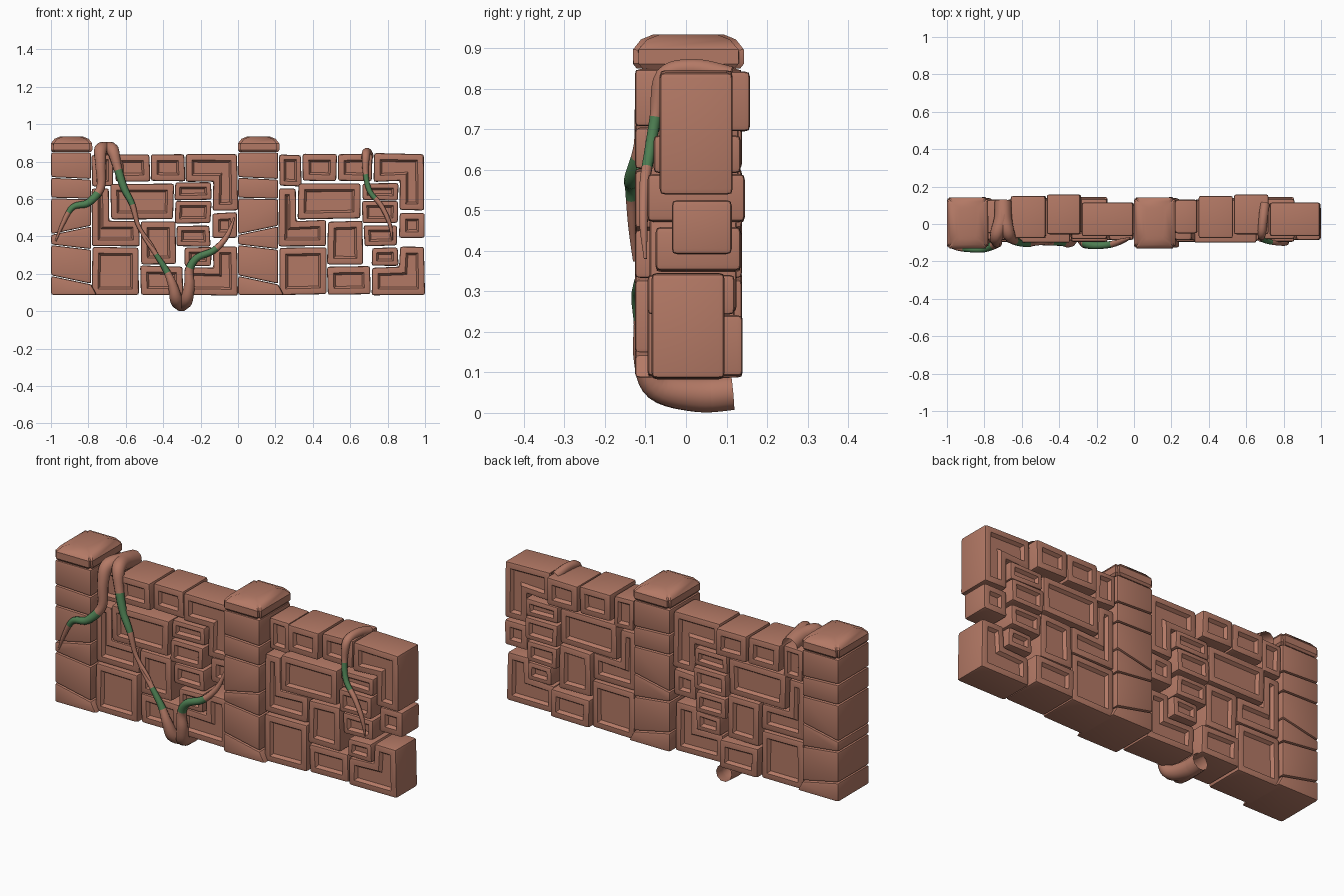
import bpy, bmesh, math, random
from mathutils import Vector

if "Cube" in bpy.data.objects:
    bpy.data.objects.remove(bpy.data.objects["Cube"])

random.seed(4)


def material(name, col):
    m = bpy.data.materials.new(name)
    m.diffuse_color = (*col, 1)
    m.use_nodes = True
    m.node_tree.nodes["Principled BSDF"].inputs["Base Color"].default_value = m.diffuse_color
    return m


CLAY = material("clay_brick", (0.45, 0.19, 0.13))
GREEN = material("moss_green", (0.075, 0.21, 0.085))


def finish(bm, name, angle=35):
    bmesh.ops.recalc_face_normals(bm, faces=bm.faces)
    me = bpy.data.meshes.new(name)
    bm.to_mesh(me)
    bm.free()
    me.materials.append(CLAY)
    me.materials.append(GREEN)
    ob = bpy.data.objects.new(name, me)
    bpy.context.collection.objects.link(ob)
    bpy.context.view_layer.objects.active = ob
    ob.select_set(True)
    bpy.ops.object.shade_smooth_by_angle(angle=math.radians(angle))
    ob.select_set(False)
    return ob


def block(name, outline, yf, yb, bevel=0.014, panel=0.0, jitter=0.004):
    """Extrude an x-z outline from yf to yb, bevel it, sink a panel front and back."""
    bm = bmesh.new()
    pts = [(x + random.uniform(-jitter, jitter), z + random.uniform(-jitter, jitter))
           for x, z in outline]
    f = bm.faces.new([bm.verts.new((x, yf, z)) for x, z in pts])
    ext = bmesh.ops.extrude_face_region(bm, geom=[f])
    for v in ext["geom"]:
        if isinstance(v, bmesh.types.BMVert):
            v.co.y = yb
    bmesh.ops.recalc_face_normals(bm, faces=bm.faces)
    bmesh.ops.bevel(bm, geom=bm.edges[:], offset=bevel, segments=2, profile=0.6,
                    affect='EDGES', clamp_overlap=True)
    bm.normal_update()
    if panel:
        for s in (-1, 1):
            side = max((g for g in bm.faces if g.normal.y * s > 0.99),
                       key=lambda g: g.calc_area())
            bmesh.ops.inset_individual(bm, faces=[side], thickness=panel, use_even_offset=True)
            bmesh.ops.inset_individual(bm, faces=[side], thickness=0.011, depth=-0.016,
                                       use_even_offset=True)
    return finish(bm, name)


def rect(x0, x1, z0, z1, g=0.004):
    return [(x0 + g, z0 + g), (x1 - g, z0 + g), (x1 - g, z1 - g), (x0 + g, z1 - g)]


# Wall stones of one bay: outline relative to the bay's left end, front y, back y
STONES = [
    ("large_base_stone", rect(.215, .475, .085, .345), -.095, .12),
    ("low_base_stone", rect(.475, .71, .085, .245), -.08, .14),
    ("corner_base_stone", [(.714, .085), (.997, .085), (.997, .345), (.865, .345),
                           (.865, .235), (.714, .235)], -.085, .095),
    ("corner_fill_stone", rect(.71, .86, .24, .345), -.095, .12),
    ("upright_stone", rect(.475, .67, .245, .485), -.09, .125),
    ("square_stone", rect(.67, .855, .345, .46), -.075, .135),
    ("angle_stone", [(.219, .349), (.471, .349), (.471, .485), (.31, .485),
                     (.31, .655), (.219, .655)], -.085, .115),
    ("wide_middle_stone", rect(.315, .66, .49, .685), -.10, .13),
    ("middle_stone", rect(.66, .86, .465, .59), -.095, .145),
    ("thin_middle_stone", rect(.66, .86, .59, .69), -.08, .135),
    ("end_stone", rect(.86, .999, .39, .53), -.035, .113),
    ("corner_top_stone", [(.724, .694), (.866, .694), (.866, .54), (.997, .54),
                          (.997, .843), (.724, .843)], -.065, .115),
    ("top_stone_a", rect(.215, .34, .665, .838), -.05, .13),
    ("top_stone_b", rect(.34, .532, .69, .843), -.075, .15),
    ("top_stone_c", rect(.532, .72, .69, .845), -.055, .158),
]

# Pillar joints from bottom to top: height at left edge, height at right edge
JOINTS = [(.085, .085), (.19, .145), (.355, .33), (.41, .455), (.605, .60),
          (.715, .705), (.85, .85)]

for bay, ox in (("left", -1.0), ("right", 0.0)):
    for nm, outline, yf, yb in STONES:
        zs = [p[1] for p in outline]
        xs = [p[0] for p in outline]
        small = min(max(zs) - min(zs), max(xs) - min(xs)) < .13
        block(f"{bay}_{nm}", [(x + ox, z) for x, z in outline], yf, yb,
              panel=0.011 if small else 0.019)
    # Pillar stones with slanted joints
    for i in range(len(JOINTS) - 1):
        (l0, r0), (l1, r1) = JOINTS[i], JOINTS[i + 1]
        xr = .245 if i == 0 else .215
        g = .002
        block(f"{bay}_pillar_stone_{i + 1}",
              [(ox + .001, l0 + g), (ox + xr, r0 + g), (ox + .215, r1 - g), (ox + .001, l1 - g)],
              -.126, .138, bevel=0.012, jitter=0)
    # Pillar cap: box with chamfered top
    bm = bmesh.new()
    rings = []
    for z, d in ((.85, .008), (.86, 0), (.898, 0), (.922, .02), (.934, .05)):
        rings.append([bm.verts.new((ox + x, y, z)) for x, y in
                      ((d, -.13 + d), (.22 - d, -.13 + d), (.22 - d, .142 - d), (d, .142 - d))])
    for a, b in zip(rings, rings[1:]):
        for k in range(4):
            bm.faces.new((a[k], a[(k + 1) % 4], b[(k + 1) % 4], b[k]))
    bm.faces.new(rings[0])
    bm.faces.new(rings[-1])
    bmesh.ops.bevel(bm, geom=[e for e in bm.edges if abs(e.verts[0].co.z - e.verts[1].co.z) > .005],
                    offset=.012, segments=2, affect='EDGES')
    finish(bm, f"{bay}_pillar_cap")


def catmull(p, t):
    i = min(int(t), len(p) - 2)
    u = t - i
    a, b, c, d = (p[max(0, min(len(p) - 1, i + k))] for k in (-1, 0, 1, 2))
    return 0.5 * (2 * b + (c - a) * u + (2 * a - 5 * b + 4 * c - d) * u * u
                  + (3 * b - a - 3 * c + d) * u ** 3)


def vine(name, pts, green, sides=10, steps=6):
    """Tapered tube through (x, y, z, radius); 'green' is the mossy span in point numbers."""
    P = [Vector(p) for p in pts]
    n = (len(P) - 1) * steps
    cs = [catmull(P, k / steps) for k in range(n + 1)]
    bm = bmesh.new()
    rings, normal = [], Vector((1, 0, 0))
    for k, c in enumerate(cs):
        t = (cs[min(n, k + 1)].xyz - cs[max(0, k - 1)].xyz).normalized()
        normal = (normal - t * normal.dot(t)).normalized()
        side = t.cross(normal)
        r = max(c.w, .003)
        rings.append([bm.verts.new(c.xyz + r * (normal * math.cos(a) + side * math.sin(a)))
                      for a in (2 * math.pi * j / sides for j in range(sides))])
    for k in range(n):
        for j in range(sides):
            f = bm.faces.new((rings[k][j], rings[k][(j + 1) % sides],
                              rings[k + 1][(j + 1) % sides], rings[k + 1][j]))
            f.material_index = int(green[0] <= k / steps < green[1])
    bm.faces.new(rings[-1])  # the thick root end stays open
    finish(bm, name, 60)


# Roots over the wall top beside the left pillar
vine("top_root_left", [(-.70, .12, .84, .045), (-.705, .03, .86, .043), (-.735, -.06, .86, .036),
     (-.735, -.095, .78, .029), (-.735, -.105, .66, .024), (-.80, -.132, .58, .02),
     (-.885, -.135, .555, .016), (-.94, -.132, .46, .011), (-.975, -.127, .375, .004)], (4.3, 6.2))
vine("top_root_right", [(-.70, .12, .84, .045), (-.695, .03, .86, .043), (-.67, -.055, .86, .034),
     (-.645, -.085, .77, .024), (-.61, -.10, .66, .02), (-.565, -.108, .57, .016),
     (-.53, -.105, .45, .011), (-.46, -.10, .35, .009), (-.40, -.095, .24, .004)], (3.1, 4.9))
# Roots coming from under the wall
vine("bottom_root_left", [(-.305, .115, .05, .045), (-.305, .03, .045, .045), (-.33, -.07, .065, .036),
     (-.35, -.10, .14, .026), (-.385, -.10, .22, .018), (-.45, -.102, .32, .013),
     (-.51, -.104, .41, .009), (-.54, -.108, .50, .004)], (3.8, 4.8))
vine("bottom_root_right", [(-.305, .115, .05, .045), (-.30, .03, .045, .045), (-.275, -.07, .065, .036),
     (-.26, -.10, .14, .03), (-.26, -.105, .22, .024), (-.22, -.115, .285, .02),
     (-.13, -.11, .325, .018), (-.06, -.09, .40, .014), (-.02, -.075, .50, .005)], (4.1, 6.1))
# Thin root on the right bay
vine("right_bay_root", [(.70, .11, .83, .026), (.69, .02, .85, .024), (.683, -.055, .83, .022),
     (.683, -.075, .73, .015), (.705, -.09, .64, .014), (.765, -.102, .565, .013),
     (.81, -.105, .47, .011), (.825, -.10, .38, .004)], (3.0, 4.5))
